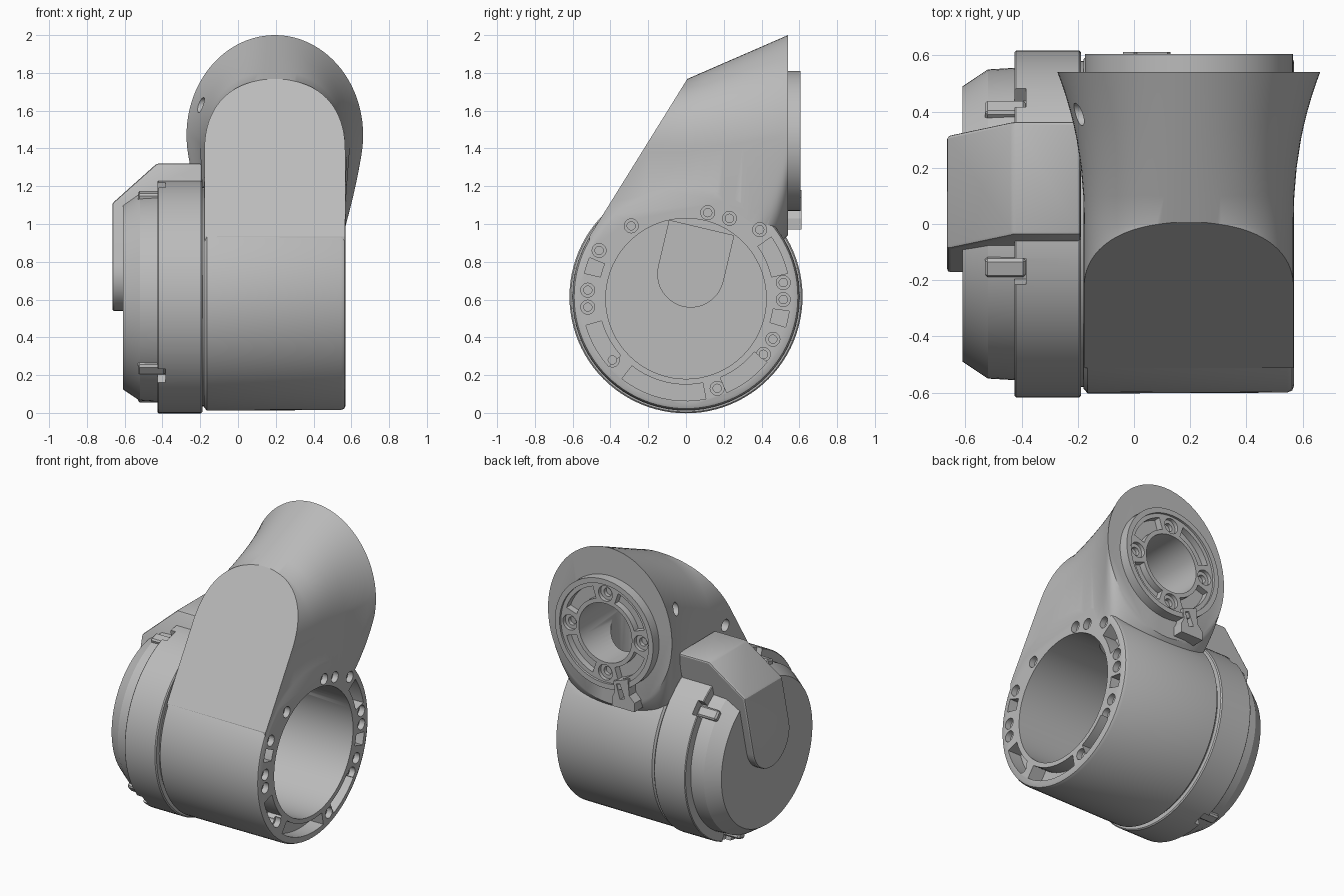
import bpy, bmesh
from math import sin, cos, pi, radians
from mathutils import Vector

if "Cube" in bpy.data.objects:
    bpy.data.objects.remove(bpy.data.objects["Cube"])

AXIS_Z = 0.615          # height of the horizontal drum axis
MID_X = 0.195           # middle of drum and neck
RING_Z = 1.44           # centre of the rear coupling
CLIP_ANGLES = [radians(d) for d in (43, 106, 223, 286)]

grey = bpy.data.materials.new("housing_grey")
grey.use_nodes = True
grey.diffuse_color = (0.5, 0.5, 0.5, 1)
grey.node_tree.nodes["Principled BSDF"].inputs["Base Color"].default_value = (0.5, 0.5, 0.5, 1)

PLACE = {"x": lambda d, u, v: (d, u, v),
         "y": lambda d, u, v: (u, d, v),
         "z": lambda d, u, v: (u, v, d)}


def finish(name, bm):
    bmesh.ops.recalc_face_normals(bm, faces=bm.faces)
    mesh = bpy.data.meshes.new(name)
    bm.to_mesh(mesh)
    bm.free()
    obj = bpy.data.objects.new(name, mesh)
    bpy.context.collection.objects.link(obj)
    mesh.materials.append(grey)
    return obj


def loft(bm, rings):
    loops = [[bm.verts.new(p) for p in ring] for ring in rings]
    n = len(loops[0])
    for a, b in zip(loops, loops[1:]):
        for i in range(n):
            j = (i + 1) % n
            bm.faces.new((a[i], a[j], b[j], b[i]))
    bm.faces.new(loops[0])
    bm.faces.new(loops[-1])


def lathe(name, profile, n=96):
    """Solid turned about the drum axis from (x, radius) pairs."""
    bm = bmesh.new()
    loft(bm, [[(x, r * cos(2 * pi * i / n), AXIS_Z + r * sin(2 * pi * i / n))
               for i in range(n)] for x, r in profile])
    return finish(name, bm)


def prisms(name, outlines, axis, lo, hi):
    """Extrude flat outlines along one axis."""
    bm = bmesh.new()
    for pts in outlines:
        loft(bm, [[PLACE[axis](d, u, v) for u, v in pts] for d in (lo, hi)])
    return finish(name, bm)


def circle(u, v, r, n=24):
    return [(u + r * cos(2 * pi * i / n), v + r * sin(2 * pi * i / n)) for i in range(n)]


def arc_slot(u, v, r, half, start, end):
    angles = [radians(start + (end - start) * i / 10) for i in range(11)]
    return ([(u + (r + half) * cos(a), v + (r + half) * sin(a)) for a in angles]
            + [(u + (r - half) * cos(a), v + (r - half) * sin(a)) for a in reversed(angles)])


def combine(obj, tool, operation="DIFFERENCE"):
    mod = obj.modifiers.new("combine", "BOOLEAN")
    mod.operation, mod.object, mod.solver = operation, tool, "EXACT"
    bpy.context.view_layer.objects.active = obj
    bpy.ops.object.modifier_apply(modifier=mod.name)
    bpy.data.objects.remove(tool)


def smooth(obj, angle=30):
    bpy.ops.object.select_all(action="DESELECT")
    obj.select_set(True)
    bpy.context.view_layer.objects.active = obj
    bpy.ops.object.shade_smooth_by_angle(angle=radians(angle))


def slice_off(bm, point, normal):
    """Remove everything beyond a plane and close the cut."""
    cut = bmesh.ops.bisect_plane(bm, geom=bm.verts[:] + bm.edges[:] + bm.faces[:],
                                 plane_co=point, plane_no=normal, clear_outer=True)
    bmesh.ops.holes_fill(bm, edges=[e for e in cut["geom_cut"] if isinstance(e, bmesh.types.BMEdge)])


def mix(a, b, t):
    return a + (b - a) * min(max(t, 0), 1)


def neck_section(y, n=96):
    """Arched section that flares towards the rear flange."""
    t = max(y, 0) / 0.54
    top, mid = mix(1.765, 2.0, t), mix(1.38, 1.47, t)
    width = 0.373 + 0.0945 * t ** 2.2
    drop = (0.54 - y) / 0.25
    bottom, low_power = mix(0.94, 0.68, drop), mix(2, 8, drop)
    ring = []
    for i in range(n):
        c, s = cos(2 * pi * i / n), sin(2 * pi * i / n)
        power = mix(2.3, 2, t) if s >= 0 else low_power
        rise = abs(s) ** (2 / power) * (top - mid if s >= 0 else bottom - mid)
        w = mix(width, 0.373, mix(0, 1, drop) * -rise / 0.35)
        ring.append((MID_X + w * abs(c) ** (2 / power) * (1 if c >= 0 else -1), y, mid + rise))
    return ring


def tongue(half, top):
    """Tilted outline with a round lower end."""
    pts = [(half * cos(a), half * sin(a)) for a in [pi + pi * i / 20 for i in range(21)]]
    pts += [(half, top), (-half, top)]
    return [(0.025 + u * 0.973 + v * 0.23, 0.735 + v * 0.973 - u * 0.23) for u, v in pts]


def bore(obj):
    combine(obj, prisms("bore", [circle(0, AXIS_Z - 0.01, 0.425, 72)], "x", -0.5, 0.7))


# Main housing: drum plus flared neck with a flat sloping front
housing = lathe("main_housing", [(-0.18, 0.585), (-0.165, 0.603), (0.545, 0.6), (0.563, 0.592), (0.57, 0.575)])
bm = bmesh.new()
loft(bm, [neck_section(y) for y in
          (0.54, 0.53, 0.51, 0.48, 0.45, 0.4, 0.35, 0.3, 0.2, 0.1, 0, -0.2, -0.4, -0.512)])
slope = Vector((0, -0.849, 0.528))
slice_off(bm, Vector((0, 0, AXIS_Z)) + slope * 0.603, slope)
combine(housing, finish("neck", bm), "UNION")

# Deep bore, rear opening and the channel that joins them
bore(housing)
combine(housing, prisms("rear_opening", [circle(MID_X, RING_Z, 0.2, 48)], "y", 0.1, 0.8))
combine(housing, prisms("channel", [circle(MID_X, 0.2, 0.19, 48)], "z", 0.7, RING_Z))

# Mounting face: slots and counterbored screw holes
slots = [(158, 167), (196, 222), (232, 281), (293, 321), (343, 352), (13, 35)]
combine(housing, prisms("face_slots", [arc_slot(0, AXIS_Z, 0.508, 0.043, a, b) for a, b in slots],
                        "x", 0.47, 0.7))
screws = [(-0.46, 0.86), (-0.52, 0.65), (-0.52, 0.56), (-0.39, 0.28), (0.165, 0.13),
          (0.41, 0.31), (0.46, 0.39), (0.515, 0.6), (0.515, 0.69), (0.39, 0.97),
          (0.23, 1.03), (0.115, 1.06), (-0.29, 0.99)]
for radius, depth in ((0.037, 0.53), (0.022, 0.43)):
    combine(housing, prisms("face_screws", [circle(y, z, radius, 20) for y, z in screws], "x", depth, 0.7))

# Access holes in the neck side
for y, z, inner in ((0.39, 1.63, -0.12), (-0.17, 1.3, -0.1)):
    combine(housing, prisms("side_hole", [circle(y, z, 0.04)], "x", -0.4, inner))
smooth(housing)

# Rear coupling ring with slots and screws
ring = prisms("coupling_ring", [circle(MID_X, RING_Z, 0.37, 80)], "y", 0.5, 0.605)
combine(ring, prisms("lip", [circle(MID_X, RING_Z, 0.335, 80)], "y", 0.59, 0.7))
combine(ring, prisms("centre", [circle(MID_X, RING_Z, 0.2, 48)], "y", 0.4, 0.8))
combine(ring, prisms("ring_slots", [arc_slot(MID_X, RING_Z, 0.268, 0.04, a + 18, a + 72)
                                    for a in range(0, 360, 90)], "y", 0.545, 0.8))
seats = [(MID_X + 0.268 * cos(a), RING_Z + 0.268 * sin(a)) for a in (0, pi / 2, pi, 3 * pi / 2)]
for radius, depth in ((0.052, 0.565), (0.028, 0.52)):
    combine(ring, prisms("ring_screws", [circle(x, z, radius) for x, z in seats], "y", depth, 0.8))
smooth(ring)

# Locking tab under the ring
tab_outline = [(0.01, 1.18), (0, 1.07), (-0.04, 1.03), (-0.04, 0.97), (0.13, 0.97), (0.13, 1.03), (0.11, 1.07), (0.12, 1.14)]
tab = prisms("locking_tab", [tab_outline], "y", 0.47, 0.612)
combine(tab, prisms("tab_slot", [arc_slot(MID_X, RING_Z, 0.38, 0.05, 248, 253)], "y", 0.57, 0.7))

# Side cap: joint core, wide collar and chamfered end cover, all hollow
core = lathe("joint_core", [(-0.25, 0.58), (-0.1, 0.58)])
collar = lathe("cap_collar", [(-0.425, 0.612), (-0.42, 0.617), (-0.195, 0.617), (-0.188, 0.61)])
end_cover = lathe("end_cover", [(-0.61, 0.49), (-0.52, 0.55), (-0.4, 0.557)])

# Cable cover: tilted tongue with a sloped shoulder and flat top
bm = bmesh.new()
loft(bm, [[(x, y, z) for y, z in tongue(0.197, 0.8)] for x in (-0.665, -0.19)])
slice_off(bm, (0, 0, 1.32), (0, 0, 1))
slice_off(bm, (-0.43, 0, 1.32), (-0.21, 0, 0.235))
cable_cover = finish("cable_cover", bm)
bevel = cable_cover.modifiers.new("soft_edges", "BEVEL")
bevel.width, bevel.segments = 0.012, 2
bpy.context.view_layer.objects.active = cable_cover
bpy.ops.object.modifier_apply(modifier=bevel.name)

# Notches in the collar for the clips, then hollow out the cap
notches = [arc_slot(0, AXIS_Z, 0.6, 0.04, a * 180 / pi - 4.5, a * 180 / pi + 4.5) for a in CLIP_ANGLES]
combine(collar, prisms("notches", notches, "x", -0.5, -0.385))
for part in (core, collar, end_cover, cable_cover):
    bore(part)
for part in (end_cover, cable_cover):
    combine(part, prisms("cable_pocket", [tongue(0.175, 0.25)], "x", -0.63, -0.45))
for part in (core, collar, end_cover, cable_cover):
    smooth(part, 20)

# Snap clips around the cap
for number, a in enumerate(CLIP_ANGLES):
    bm = bmesh.new()
    bmesh.ops.create_cube(bm, size=1)
    bmesh.ops.scale(bm, vec=(0.145, 0.07, 0.05), verts=bm.verts)
    bmesh.ops.bevel(bm, geom=bm.edges[:], offset=0.01, segments=1, affect="EDGES")
    clip = finish("snap_clip_%d" % (number + 1), bm)
    clip.location = (-0.458, 0.55 * cos(a), AXIS_Z + 0.55 * sin(a))
    clip.rotation_euler.x = a - pi / 2
